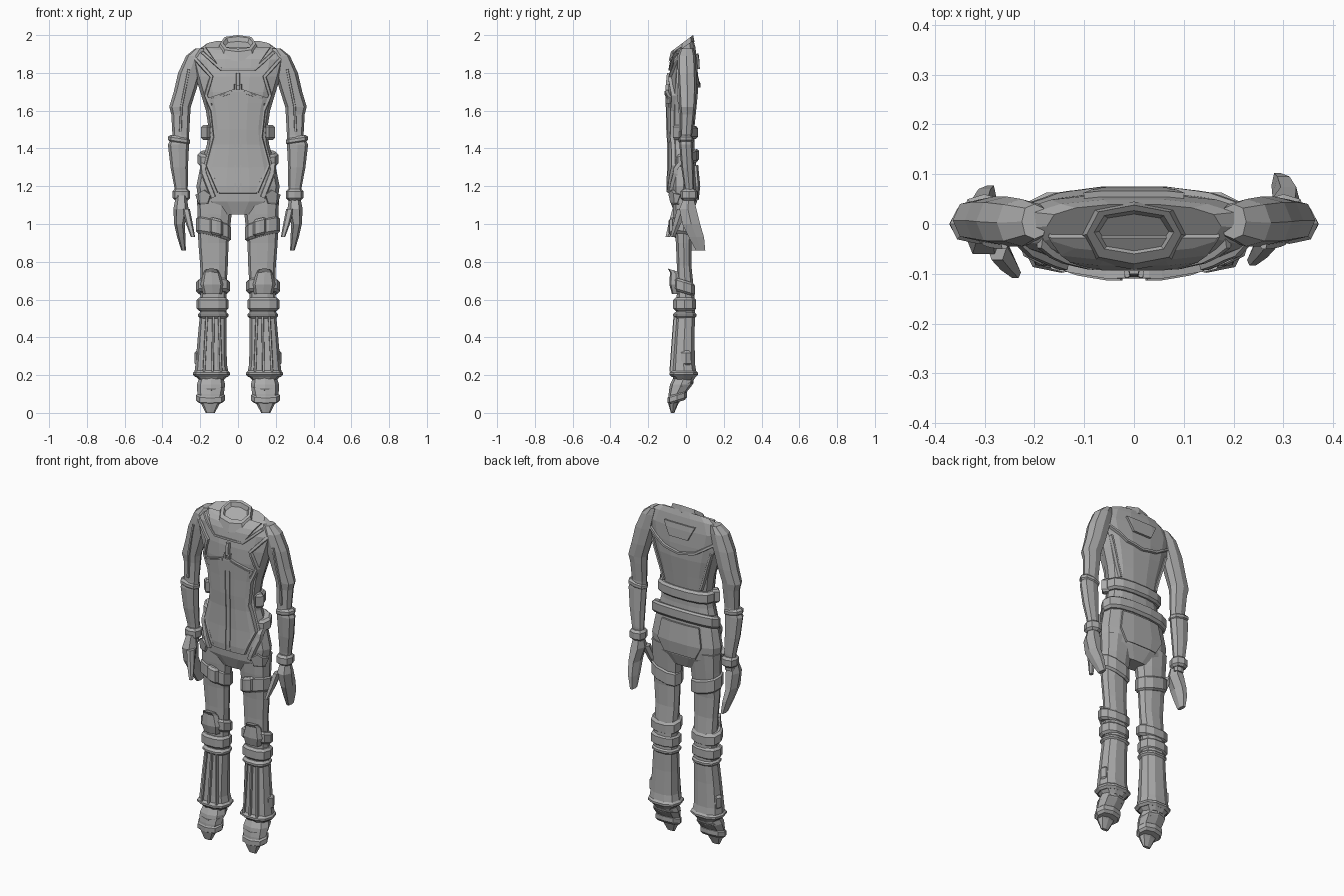
import bpy, bmesh
from math import cos, sin, pi, copysign
from mathutils import Vector
from mathutils.bvhtree import BVHTree

if "Cube" in bpy.data.objects:
    bpy.data.objects.remove(bpy.data.objects["Cube"])

grey = bpy.data.materials.new("suit grey")
grey.use_nodes = True
grey.diffuse_color = (0.41, 0.41, 0.41, 1)
grey.node_tree.nodes["Principled BSDF"].inputs["Base Color"].default_value = grey.diffuse_color


def finish(name, bm):
    mesh = bpy.data.meshes.new(name)
    bm.to_mesh(mesh)
    bm.free()
    mesh.materials.append(grey)
    ob = bpy.data.objects.new(name, mesh)
    bpy.context.collection.objects.link(ob)
    return ob


def skin(name, rings):
    """Closed skin through rings of equal point count."""
    bm = bmesh.new()
    rows = [[bm.verts.new(p) for p in r] for r in rings]
    n = len(rows[0])
    for a, b in zip(rows, rows[1:]):
        for i in range(n):
            j = (i + 1) % n
            bm.faces.new((a[i], a[j], b[j], b[i]))
    bm.faces.new(rows[0])
    bm.faces.new(rows[-1])
    bmesh.ops.recalc_face_normals(bm, faces=bm.faces)
    return finish(name, bm)


def section(z, cx, rx, yf, yb, ty=0, tx=0, n=10, side=1):
    """Rounded outline at height z, tilted by ty along y and tx along x."""
    pts = []
    for i in range(n):
        c, s = cos(2 * pi * i / n), sin(2 * pi * i / n)
        x = rx * copysign(abs(c) ** 0.85, c)
        y = (yf + yb) / 2 + (yb - yf) / 2 * copysign(abs(s) ** 0.75, s)
        pts.append(Vector((side * (cx + x), y, z + ty * y + tx * x)))
    return pts


def loft(name, rows, n=10, side=1):
    return skin(name, [section(*r, n=n, side=side) for r in rows])


def band(name, z0, z1, cx, rx, yf, yb, ty=0, tx=0, n=10, side=1, e=0.012):
    """Strap with chamfered edges."""
    thin = (cx, rx - e, yf + e, yb - e, ty, tx)
    full = (cx, rx, yf, yb, ty, tx)
    return loft(name, [(z0, *thin), (z0 + e, *full), (z1 - e, *full), (z1, *thin)], n, side)


def surface_y(base, x, z, back):
    d = -1 if back else 1
    tree = BVHTree.FromPolygons([v.co for v in base.data.vertices],
                                [p.vertices for p in base.data.polygons])
    hit = tree.ray_cast(Vector((x, -d, z)), Vector((0, d, 0)))[0]
    return hit.y if hit else 0.0


def trim(name, base, path, width=0.018, height=0.012, back=False, steps=4):
    """Raised piping that follows the surface of base along an x-z path."""
    pts = [Vector(path[0])]
    for a, b in zip(path, path[1:]):
        pts += [Vector(a).lerp(Vector(b), k / steps) for k in range(1, steps + 1)]
    d, rings = (1 if back else -1), []
    for i, p in enumerate(pts):
        t = (pts[min(i + 1, len(pts) - 1)] - pts[max(i - 1, 0)]).normalized()
        nrm = Vector((-t.y, t.x)) * width / 2
        y = surface_y(base, p.x, p.y, back)
        rings.append([(p.x + k * nrm.x, y + d * h, p.y + k * nrm.y)
                      for k, h in ((1.2, -0.012), (0.7, height), (-0.7, height), (-1.2, -0.012))])
    return skin(name, rings)


def panel(name, base, outline, thick=0.012, back=False):
    """Raised plate: base cut to a convex x-z outline and thickened."""
    bm = bmesh.new()
    bm.from_mesh(base.data)
    d = 1 if back else -1
    bmesh.ops.delete(bm, geom=[f for f in bm.faces if f.normal.y * d < 0.05], context="FACES")
    mid = sum((Vector(p) for p in outline), Vector((0, 0))) / len(outline)
    for a, b in zip(outline, outline[1:] + outline[:1]):
        a, b = Vector(a), Vector(b)
        nrm = Vector((b.y - a.y, a.x - b.x))
        if nrm.dot(mid - a) > 0:
            nrm = -nrm
        bmesh.ops.bisect_plane(bm, geom=bm.verts[:] + bm.edges[:] + bm.faces[:],
                               plane_co=(a.x, 0, a.y), plane_no=(nrm.x, 0, nrm.y), clear_outer=True)
    ob = finish(name, bm)
    mod = ob.modifiers.new("thickness", "SOLIDIFY")
    mod.thickness, mod.offset = thick, 1
    return ob


def both(pts):
    """Symmetric outline from its right half."""
    return pts + [(-x, z) for x, z in reversed(pts)]


def flip(pts, s):
    return [(s * x, z) for x, z in pts]


# Torso
torso = loft("torso", [
    (1.05, 0, 0.10, -0.06, 0.035), (1.12, 0, 0.21, -0.085, 0.06), (1.2, 0, 0.22, -0.09, 0.065),
    (1.3, 0, 0.2, -0.085, 0.055), (1.42, 0, 0.165, -0.085, 0.045), (1.5, 0, 0.155, -0.09, 0.045),
    (1.6, 0, 0.17, -0.092, 0.055), (1.7, 0, 0.2, -0.095, 0.065), (1.78, 0, 0.225, -0.09, 0.065),
    (1.87, 0, 0.25, -0.075, 0.06), (1.92, 0, 0.22, -0.065, 0.05, 0.4),
    (1.945, 0, 0.175, -0.05, 0.04, 0.7)], n=14)


# Open collar, sloping down to the front
def collar_ring(z, r, yf, yb):
    return section(z, 0, r, yf, yb, ty=0.75, n=8)


skin("collar", [collar_ring(1.93, 0.11, -0.092, 0.045), collar_ring(1.972, 0.095, -0.08, 0.038),
                collar_ring(1.972, 0.08, -0.06, 0.027), collar_ring(1.952, 0.07, -0.05, 0.02)])

# Front panels, piping and zip
panel("front_panel", torso, both([(0.135, 1.66), (0.115, 1.46)]))
panel("belly_panel", torso, both([(0.115, 1.47), (0.16, 1.31), (0.1, 1.17)]))
panel("bust_panel", torso, both([(0.03, 1.71), (0.15, 1.67), (0.14, 1.64)]), 0.016)
panel("chest_yoke", torso, both([(0.17, 1.93), (0.09, 1.82)]), 0.01)
trim("yoke_piping", torso, [(-0.19, 1.91), (-0.09, 1.82), (0.09, 1.82), (0.19, 1.91)])
for s in (1, -1):
    trim("zip_edge", torso, [(0.014 * s, 1.74), (0.014 * s, 1.17)], 0.012, 0.016, steps=12)
    trim("chest_piping", torso, flip([(0.23, 1.88), (0.14, 1.78), (0.17, 1.68), (0.135, 1.6),
                                      (0.12, 1.46), (0.16, 1.31), (0.1, 1.17)], s), 0.02, 0.014)
    trim("bust_piping", torso, flip([(0.025, 1.7), (0.14, 1.66)], s), 0.014, 0.02)
    trim("hip_piping", torso, flip([(0.19, 1.37), (0.18, 1.27), (0.13, 1.14)], s), 0.03)
    button = [(0.175 + 0.036 * sin(2 * pi * k / 5), 1.145 + 0.036 * cos(2 * pi * k / 5)) for k in range(5)]
    panel("hip_button", torso, flip(button, s), 0.018)
trim("panel_hem", torso, [(-0.1, 1.17), (0.1, 1.17)])
trim("zip_pull", torso, [(0, 1.8), (0, 1.73)], 0.024, 0.015)

# Back panels and piping
panel("nape_panel", torso, both([(0.1, 1.9), (0.06, 1.82)]), back=True)
panel("seat_panel", torso, both([(0.12, 1.31), (0.14, 1.2), (0.1, 1.12)]), back=True)
trim("back_yoke", torso, [(-0.21, 1.82), (-0.1, 1.75), (0, 1.73), (0.1, 1.75), (0.21, 1.82)], back=True)
for s in (1, -1):
    trim("back_piping", torso, flip([(0.19, 1.76), (0.15, 1.63), (0.12, 1.53)], s), back=True)

# Belts and side pouches
band("waist_belt", 1.45, 1.52, 0, 0.178, -0.08, 0.065, n=14)
band("hip_belt", 1.31, 1.38, 0, 0.215, -0.075, 0.07, 0.3, n=14)
for s in (1, -1):
    band("belt_pouch", 1.445, 1.525, 0.165, 0.03, -0.07, -0.005, n=4, side=s)

for s, label in ((1, "left"), (-1, "right")):
    # Arm with elbow band and wrist cuff
    arm = loft(label + "_arm", [
        (1.1, 0.298, 0.028, 0, 0.035), (1.2, 0.302, 0.036, -0.01, 0.042), (1.3, 0.311, 0.046, -0.025, 0.04),
        (1.42, 0.315, 0.056, -0.035, 0.035), (1.47, 0.303, 0.044, -0.03, 0.032), (1.58, 0.303, 0.05, -0.03, 0.045),
        (1.62, 0.307, 0.057, -0.035, 0.05), (1.7, 0.282, 0.058, -0.04, 0.055), (1.8, 0.255, 0.062, -0.045, 0.055),
        (1.89, 0.225, 0.05, -0.045, 0.05), (1.93, 0.2, 0.025, -0.03, 0.04)], 8, s)
    band(label + "_elbow_band", 1.425, 1.465, 0.312, 0.058, -0.04, 0.04, 0, 0.15, 8, s)
    band(label + "_wrist_cuff", 1.125, 1.185, 0.3, 0.046, -0.03, 0.06, 0, 0, 8, s)
    trim(label + "_sleeve_piping", arm, flip([(0.26, 1.82), (0.3, 1.62), (0.305, 1.49)], s), 0.014, 0.008)

    # Hand and thumb
    dy = 0 if s > 0 else -0.025
    hand = [(1.15, 0.3, 0.028, -0.01, 0.04), (1.08, 0.302, 0.04, -0.04, 0.06), (1.0, 0.31, 0.028, -0.025, 0.08),
            (0.93, 0.3, 0.022, 0.01, 0.1), (0.86, 0.288, 0.012, 0.05, 0.105)]
    thumb = [(1.08, 0.275, 0.02, -0.05, 0.01), (1.0, 0.257, 0.018, -0.07, -0.025), (0.93, 0.238, 0.011, -0.085, -0.06)]
    for part, rows in (("hand", hand), ("thumb", thumb)):
        loft(f"{label}_{part}", [(z, x, r, a + dy, b + dy) for z, x, r, a, b in rows], 6, s)

    # Trouser leg with flared hem
    leg = loft(label + "_leg", [
        (0.17, 0.14, 0.06, -0.06, 0.04), (0.2, 0.14, 0.092, -0.08, 0.06), (0.26, 0.142, 0.083, -0.075, 0.05),
        (0.4, 0.137, 0.076, -0.065, 0.047), (0.53, 0.131, 0.07, -0.055, 0.05), (0.64, 0.13, 0.068, -0.05, 0.045),
        (0.78, 0.127, 0.073, -0.05, 0.03), (0.9, 0.13, 0.08, -0.055, 0.03), (1.05, 0.124, 0.09, -0.07, 0.045),
        (1.16, 0.118, 0.1, -0.075, 0.055)], 10, s)
    for x0, x1 in ((0.1, 0.09), (0.13, 0.135), (0.165, 0.18)):
        trim(label + "_shin_pleat", leg, flip([(x0, 0.51), (x1, 0.22)], s), 0.014, 0.012)
    band(label + "_hem", 0.19, 0.225, 0.14, 0.098, -0.09, 0.066, 0, 0, 10, s)
    band(label + "_shin_band", 0.5, 0.535, 0.131, 0.08, -0.07, 0.058, 0, 0, 10, s)
    band(label + "_calf_strap", 0.54, 0.61, 0.135, 0.084, -0.07, 0.055, 0, 0, 10, s)
    band(label + "_knee_strap", 0.63, 0.7, 0.133, 0.09, -0.07, 0.05, -0.3, 0, 10, s)
    band(label + "_side_tab", 0.25, 0.33, 0.205, 0.025, -0.03, 0.03, 0, 0, 6, s)
    # Peaked knee pad
    loft(label + "_knee_pad", [(0.63, 0.135, 0.05, -0.075, -0.02), (0.68, 0.137, 0.062, -0.088, -0.02),
                               (0.72, 0.14, 0.045, -0.085, -0.02, -0.3), (0.735, 0.14, 0.035, -0.097, -0.04, -0.3)], 8, s)
    # Thigh strap with pocket
    band(label + "_thigh_strap", 0.925, 1.015, 0.13, 0.092, -0.075, 0.048, -0.2, 0.25, 10, s)
    band(label + "_thigh_pocket", 0.94, 1.03, 0.115, 0.035, -0.092, -0.04, 0, 0.25, 8, s)

    # Down-pointing boot with toe and ankle bands
    loft(label + "_boot", [
        (0, 0.147, 0.024, -0.08, -0.062), (0.05, 0.146, 0.05, -0.094, -0.04), (0.1, 0.145, 0.07, -0.092, -0.005),
        (0.15, 0.143, 0.075, -0.085, 0.035), (0.2, 0.14, 0.06, -0.06, 0.045)], 8, s)
    band(label + "_toe_band", 0.07, 0.12, 0.146, 0.077, -0.098, 0.005, 0.3, 0, 8, s)
    band(label + "_ankle_band", 0.135, 0.165, 0.142, 0.074, -0.09, 0.04, 0.3, 0, 8, s)
